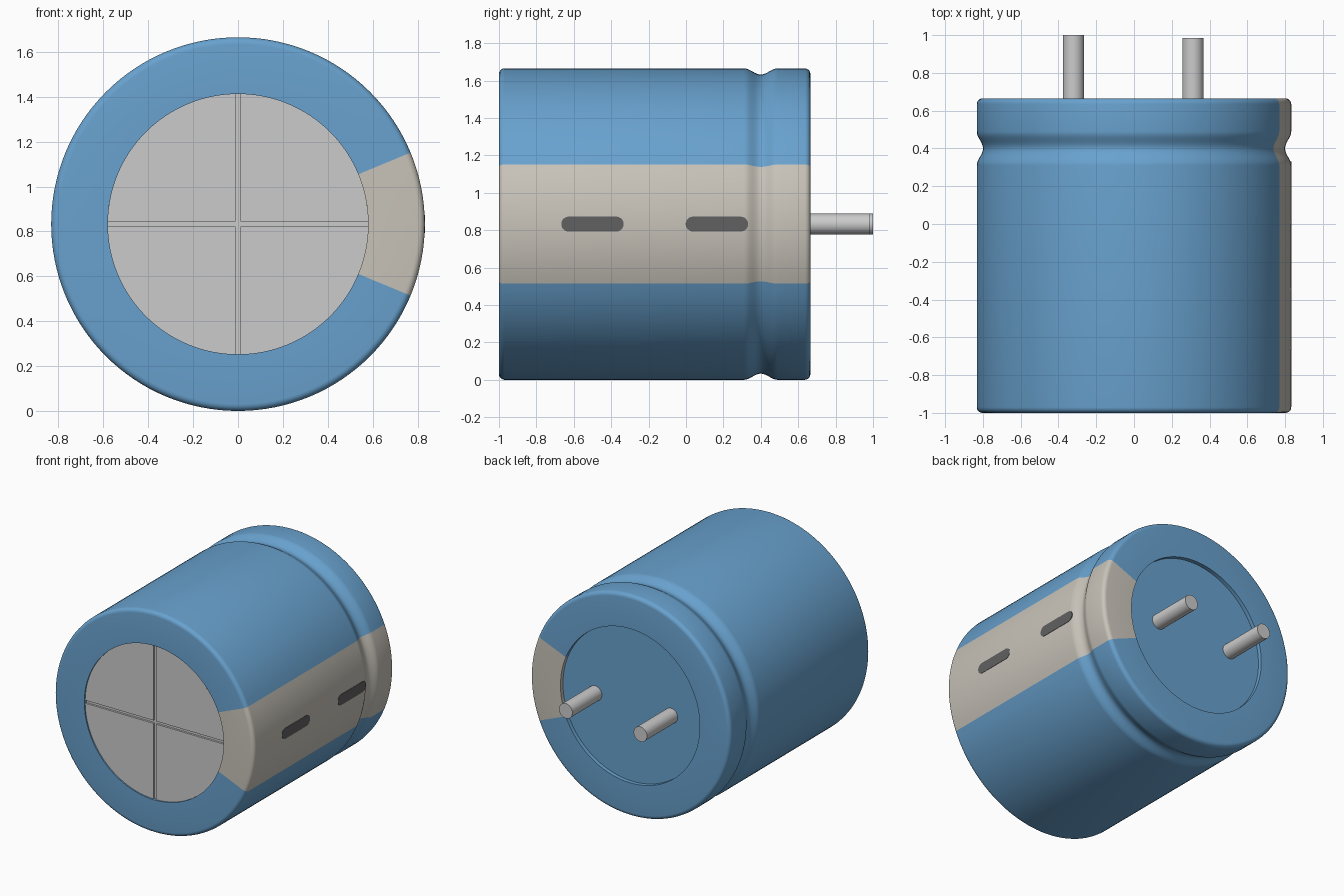
import bpy, bmesh
from math import sin, cos, pi, radians, asin

if "Cube" in bpy.data.objects:
    bpy.data.objects.remove(bpy.data.objects["Cube"])

R, CZ, LIP = 0.8325, 0.8325, 0.58      # can radius, axis height, sleeve opening radius
FRONT, BACK = -1.0, 0.665


def material(name, rgb):
    m = bpy.data.materials.new(name)
    m.diffuse_color = (*rgb, 1)
    m.use_nodes = True
    m.node_tree.nodes["Principled BSDF"].inputs["Base Color"].default_value = m.diffuse_color
    return m


BLUE = material("sleeve_blue", (0.14, 0.36, 0.62))
BEIGE = material("stripe_beige", (0.58, 0.55, 0.49))
DARK = material("mark_dark", (0.12, 0.12, 0.12))


def finish(bm, name, mat=None):
    me = bpy.data.meshes.new(name)
    bm.to_mesh(me)
    bm.free()
    ob = bpy.data.objects.new(name, me)
    bpy.context.collection.objects.link(ob)
    if mat:
        me.materials.append(mat)
    bpy.ops.object.select_all(action='DESELECT')
    ob.select_set(True)
    bpy.context.view_layer.objects.active = ob
    bpy.ops.object.shade_smooth_by_angle(angle=radians(32))
    return ob


def revolve(name, profile, a0, a1, steps, mat):
    """Sweep a (radius, y) profile around the can axis between two angles."""
    bm = bmesh.new()
    rows = []
    for i in range(steps + 1):
        a = radians(a0 + (a1 - a0) * i / steps)
        rows.append([bm.verts.new((r * cos(a), y, CZ + r * sin(a))) for r, y in profile])
    for p, q in zip(rows, rows[1:]):
        for j in range(len(profile) - 1):
            bm.faces.new((p[j], p[j + 1], q[j + 1], q[j]))
    return finish(bm, name, mat)


def prism(name, outline, to3d, offset, mat=None):
    """Extrude a flat outline by an offset vector."""
    bm = bmesh.new()
    face = bm.faces.new([bm.verts.new(to3d(u, v)) for u, v in outline])
    ext = bmesh.ops.extrude_face_region(bm, geom=[face], use_keep_orig=True)
    moved = [g for g in ext["geom"] if isinstance(g, bmesh.types.BMVert)]
    bmesh.ops.translate(bm, verts=moved, vec=offset)
    bmesh.ops.recalc_face_normals(bm, faces=bm.faces)
    return finish(bm, name, mat)


def rod(name, x, r, y0, y1, sides, mat=None):
    ring = [(r * cos(2 * pi * i / sides), r * sin(2 * pi * i / sides)) for i in range(sides)]
    return prism(name, ring, lambda u, v: (x + u, y0, CZ + v), (0, y1 - y0, 0), mat)


# Sleeve profile: front lip, rounded corner, crimp groove, rounded corner, back lip
f = 0.03
arc = [(k * pi / 10) for k in range(6)]
profile = [(LIP, FRONT + 0.03), (LIP, FRONT)]
profile += [(R - f + f * sin(t), FRONT + f - f * cos(t)) for t in arc]
g0, g1, depth = 0.31, 0.49, 0.033
profile += [(R - depth * (1 - cos(2 * pi * k / 16)) / 2, g0 + (g1 - g0) * k / 16)
            for k in range(17)]
profile += [(R - f + f * cos(t), BACK - f + f * sin(t)) for t in arc]
profile += [(LIP, BACK), (LIP, BACK - 0.035)]

# Blue sleeve and the polarity stripe
revolve("sleeve", profile, 22.5, 337.5, 112, BLUE)
revolve("polarity_stripe", profile, -22.5, 22.5, 16, BEIGE)

# Dark minus marks on the stripe
for n, yc in enumerate((-0.5, 0.165)):
    h, half = 0.04, 0.167
    pill = []
    for side in (1, -1):
        pill += [(yc + side * (half - h + h * cos(t)), side * h * sin(t))
                 for t in [-pi / 2 + k * pi / 12 for k in range(13)]]
    prism(f"minus_mark_{n + 1}", pill, lambda u, v: (R - 0.02, u, CZ + v), (0.0215, 0, 0), DARK)

# Vented metal end: base disc with four quadrants leaving a cross groove
rod("vent_base", 0, LIP + 0.005, FRONT + 0.025, FRONT + 0.06, 128)
gap = 0.011
edge = asin(gap / LIP)
for q in range(4):
    pts = [(gap, gap)]
    for k in range(33):
        a = edge + (pi / 2 - 2 * edge) * k / 32
        pts.append((LIP * cos(a), LIP * sin(a)))
    c, s = round(cos(q * pi / 2)), round(sin(q * pi / 2))
    pts = [(u * c - v * s, u * s + v * c) for u, v in pts]
    prism(f"vent_quadrant_{q + 1}", pts,
          lambda u, v: (u, FRONT + 0.01, CZ + v), (0, 0.016, 0))

# Recessed back seal and the two pins
rod("back_seal", 0, LIP + 0.005, BACK - 0.07, BACK - 0.03, 128, BLUE)
rod("long_pin", -0.32, 0.056, BACK - 0.06, 1.0, 32)
rod("short_pin", 0.312, 0.056, BACK - 0.06, 0.985, 32)
